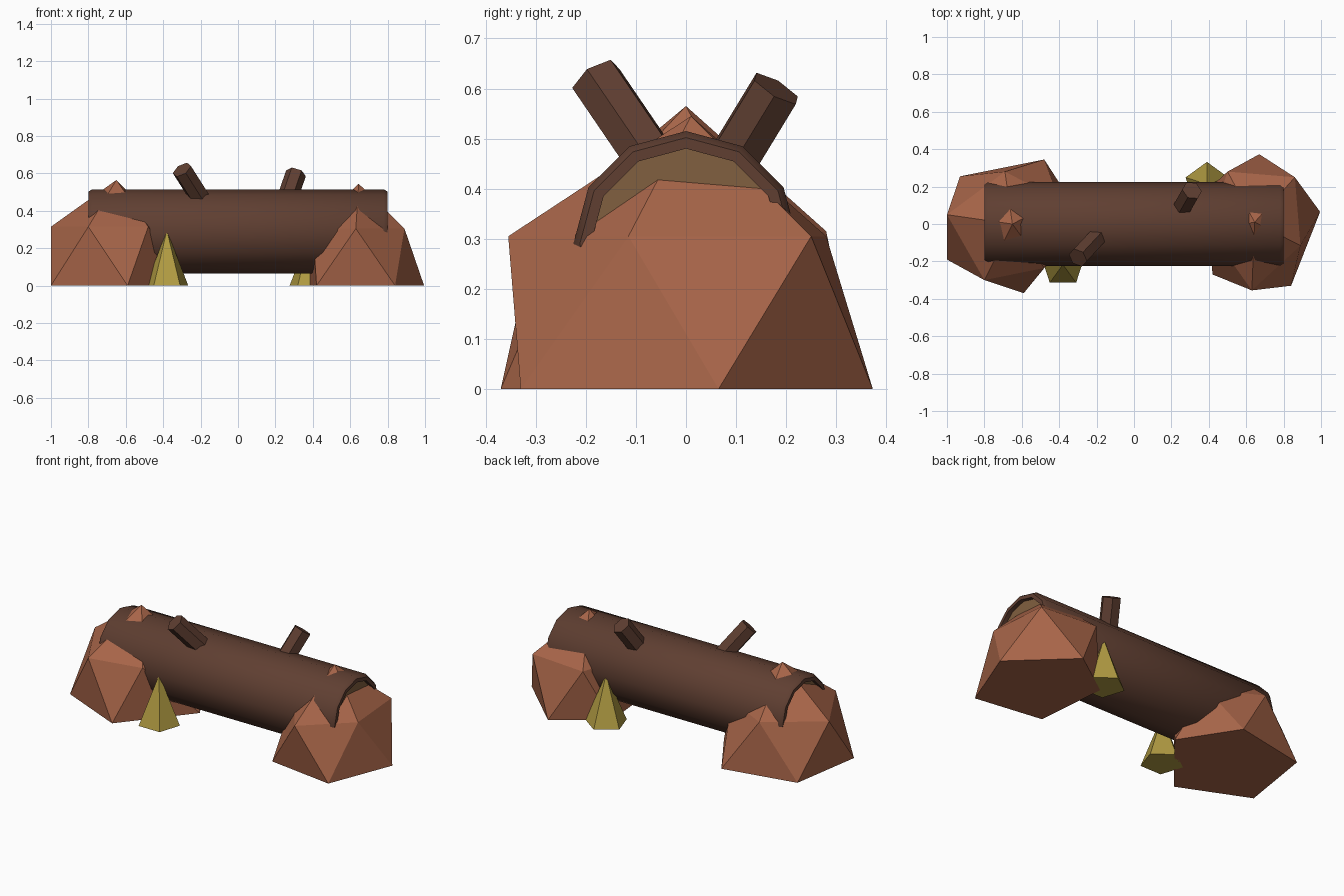
import bpy, bmesh, math
from mathutils import Vector

cube = bpy.data.objects.get("Cube")
if cube:
    bpy.data.objects.remove(cube)


def material(name, rgb):
    m = bpy.data.materials.new(name)
    m.use_nodes = True
    m.diffuse_color = (*rgb, 1)
    m.node_tree.nodes["Principled BSDF"].inputs["Base Color"].default_value = (*rgb, 1)
    return m


bark = material("bark brown", (0.115, 0.049, 0.031))
wood = material("cut wood tan", (0.22, 0.115, 0.05))
clay = material("reddish rock", (0.39, 0.13, 0.066))
olive = material("olive grass", (0.44, 0.33, 0.055))


def finish(bm, name, mats, smooth=False):
    bmesh.ops.recalc_face_normals(bm, faces=bm.faces)
    me = bpy.data.meshes.new(name)
    bm.to_mesh(me)
    bm.free()
    for m in mats:
        me.materials.append(m)
    ob = bpy.data.objects.new(name, me)
    bpy.context.collection.objects.link(ob)
    if smooth:
        bpy.ops.object.select_all(action='DESELECT')
        ob.select_set(True)
        bpy.context.view_layer.objects.active = ob
        bpy.ops.object.shade_smooth_by_angle(angle=math.radians(35))
    return ob


# Log: a lathe profile of (x, radius) with chamfered rims and recessed cut ends
half = [(0.78, 0.225), (0.8, 0.212), (0.8, 0.19), (0.775, 0.19)]
profile = [(-x, r) for x, r in reversed(half)] + half
sides = 12
bm = bmesh.new()
rings = []
for x, r in profile:
    angles = [2 * math.pi * i / sides for i in range(sides)]
    rings.append([bm.verts.new((x, r * math.sin(a), 0.29 + r * math.cos(a))) for a in angles])
for a, b in zip(rings, rings[1:]):
    for i in range(sides):
        j = (i + 1) % sides
        bm.faces.new((a[i], a[j], b[j], b[i]))
for ring in (rings[0], rings[-1]):
    bm.faces.new(ring).material_index = 1
finish(bm, "log", [bark, wood], smooth=True)


# Branch stubs: six-sided cylinders leaning out of the log
def branch(name, start, end, radius=0.055):
    start, end = Vector(start), Vector(end)
    axis = end - start
    bm = bmesh.new()
    bmesh.ops.create_cone(bm, cap_ends=True, segments=6, radius1=radius,
                          radius2=radius, depth=axis.length)
    bmesh.ops.rotate(bm, verts=bm.verts, matrix=axis.to_track_quat('Z', 'Y').to_matrix())
    bmesh.ops.translate(bm, verts=bm.verts, vec=(start + end) / 2)
    finish(bm, name, [bark])


branch("front_branch", (-0.16, -0.03, 0.4), (-0.3, -0.18, 0.62))
branch("back_branch", (0.23, 0.04, 0.37), (0.31, 0.18, 0.6))


# Rocks: half an icosahedron, with a peak, a shoulder ring and a flat base
def rock(name, peak, shoulder_z, shoulders, base):
    bm = bmesh.new()
    bm.verts.new(peak)
    for x, y in shoulders:
        bm.verts.new((x, y, shoulder_z))
    for x, y in base:
        bm.verts.new((x, y, 0))
    bmesh.ops.convex_hull(bm, input=bm.verts)
    finish(bm, name, [clay])


rock("left_rock", (0.645, 0.01, 0.545), 0.305,
     [(0.89, -0.115), (0.63, -0.355), (0.4, -0.03), (0.5, 0.28), (0.86, 0.25)],
     [(0.995, 0.065), (0.84, -0.33), (0.42, -0.27), (0.38, 0.17), (0.67, 0.373)])
rock("right_rock", (-0.65, 0, 0.565), 0.315,
     [(-1, 0.05), (-0.8, -0.3), (-0.48, -0.235), (-0.4, 0.13), (-0.69, 0.28)],
     [(-1, -0.19), (-0.59, -0.37), (-0.27, 0.02), (-0.48, 0.345), (-0.93, 0.255)])

# Grass tufts: five-sided cones beside the log
for name, x, y in (("front_tuft", -0.38, -0.217), ("back_tuft", 0.39, 0.212)):
    bm = bmesh.new()
    bmesh.ops.create_cone(bm, cap_ends=True, segments=5, radius1=0.12, radius2=0, depth=0.295)
    pointing = max(bm.verts, key=lambda v: v.co.xy.length).co
    turn = math.pi / 2 - math.atan2(pointing.y, pointing.x)
    for v in bm.verts:
        v.co = Vector((v.co.x * math.cos(turn) - v.co.y * math.sin(turn) + x,
                       v.co.x * math.sin(turn) + v.co.y * math.cos(turn) + y,
                       v.co.z + 0.1475))
    bmesh.ops.remove_doubles(bm, verts=bm.verts, dist=0.0001)
    finish(bm, name, [olive])
